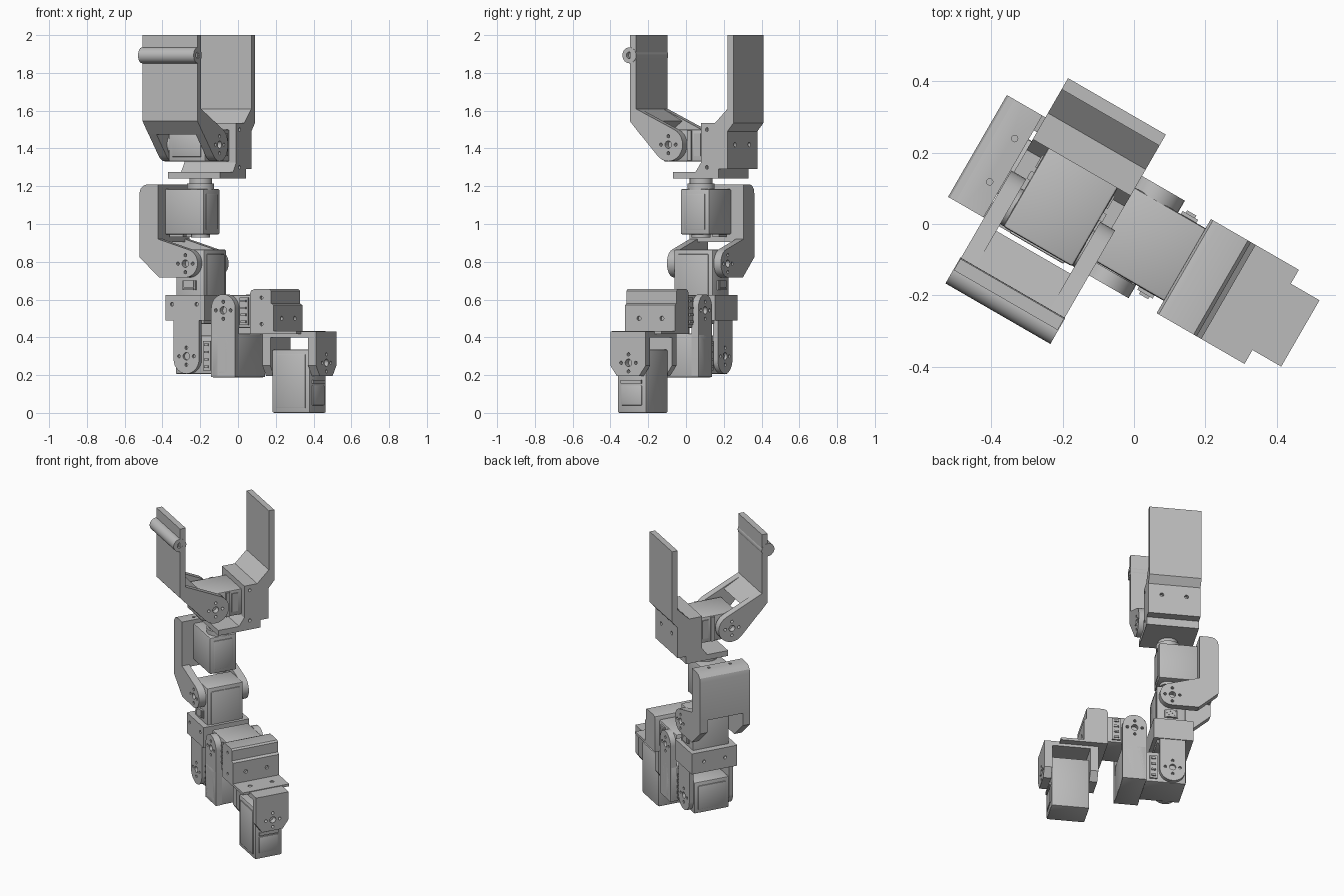
import bpy, bmesh, math
from mathutils import Matrix

if "Cube" in bpy.data.objects:
    bpy.data.objects.remove(bpy.data.objects["Cube"])

grey = bpy.data.materials.new("light_grey")
grey.use_nodes = True
grey.diffuse_color = (0.5, 0.5, 0.5, 1)
grey.node_tree.nodes["Principled BSDF"].inputs["Base Color"].default_value = (0.5, 0.5, 0.5, 1)

U, V, Z = 0, 1, 2            # arm axes: along, across, up
TURN = Matrix.Rotation(math.radians(-30), 4, 'Z')
MID = -0.03                  # centre plane of the arm
parts = []


def place(axis, w, p):
    c = list(p)
    c.insert(axis, w)
    return c


def circle(a, b, r, n=28):
    return [(a + r * math.cos(2 * math.pi * i / n), b + r * math.sin(2 * math.pi * i / n)) for i in range(n)]


def finish(bm, name, bevel=0):
    bmesh.ops.recalc_face_normals(bm, faces=bm.faces)
    if bevel:
        bmesh.ops.bevel(bm, geom=list(bm.edges), offset=bevel, segments=2, profile=0.5, affect='EDGES')
    bm.transform(TURN)
    me = bpy.data.meshes.new(name)
    bm.to_mesh(me)
    bm.free()
    me.materials.append(grey)
    ob = bpy.data.objects.new(name, me)
    bpy.context.collection.objects.link(ob)
    parts.append(ob)
    return ob


def add_prism(bm, axis, lo, hi, pts):
    ends = [[bm.verts.new(place(axis, w, p)) for p in pts] for w in (lo, hi)]
    for e in ends:
        bm.faces.new(e)
    n = len(pts)
    for i in range(n):
        j = (i + 1) % n
        bm.faces.new((ends[0][i], ends[0][j], ends[1][j], ends[1][i]))


def prism(name, axis, lo, hi, pts, bevel=0):
    bm = bmesh.new()
    add_prism(bm, axis, lo, hi, pts)
    return finish(bm, name, bevel)


def box(name, u, v, z, bevel=0):
    return prism(name, Z, z[0], z[1], [(u[0], v[0]), (u[1], v[0]), (u[1], v[1]), (u[0], v[1])], bevel)


def hull(name, axis, lo, hi, pts):
    bm = bmesh.new()
    for w in (lo, hi):
        for p in pts:
            bm.verts.new(place(axis, w, p))
    res = bmesh.ops.convex_hull(bm, input=list(bm.verts))
    bmesh.ops.delete(bm, geom=list({g for g in res["geom_interior"] if g.is_valid}), context='VERTS')
    bmesh.ops.dissolve_limit(bm, angle_limit=0.01, verts=bm.verts, edges=bm.edges)
    return finish(bm, name)


def drill(ob, axis, lo, hi, holes):
    bm = bmesh.new()
    for a, b, r in holes:
        add_prism(bm, axis, lo, hi, circle(a, b, r, 14))
    cutter = finish(bm, "drill")
    parts.remove(cutter)
    mod = ob.modifiers.new("holes", 'BOOLEAN')
    mod.operation, mod.solver, mod.object = 'DIFFERENCE', 'EXACT', cutter
    bpy.context.view_layer.objects.active = ob
    bpy.ops.object.modifier_apply(modifier=mod.name)
    bpy.data.objects.remove(cutter)


def horn_holes(a, b):
    return [(a, b, 0.02)] + [(p[0], p[1], 0.009) for p in circle(a, b, 0.045, 4)]


def fork(name, axis, centre, inner, outer, pivot, pts):
    """Pair of drilled arms either side of a joint, with servo horns inside them."""
    for s, side in ((-1, "right"), (1, "left")):
        w = sorted((centre + s * inner, centre + s * outer))
        arm = hull(f"{name}_arm_{side}", axis, w[0], w[1], pts)
        drill(arm, axis, w[0] - 0.01, w[1] + 0.01, horn_holes(*pivot))
        w = sorted((centre + s * (inner - 0.02), centre + s * (inner + 0.012)))
        prism(f"{name}_horn_{side}", axis, w[0], w[1], circle(*pivot, 0.058))


def servo(name, u, v, z, axis, side):
    """Motor case with a raised end cover on the chosen face."""
    r = [u, v, z]
    box(name, u, v, z, 0.008)
    w = r[axis][0 if side < 0 else 1]
    a, b = [r[i] for i in range(3) if i != axis]
    m = 0.025
    ends = [(w - 0.006, w + 0.004)] + [(p[0] + m, p[1] - m) for p in (a, b)]
    r2 = [ends[1], ends[2]]
    r2.insert(axis, ends[0])
    box(name + "_cover", *r2, 0.004)


def connector(name, u, v, z):
    """Socket with a row of pins."""
    box(name, u, v, z)
    for i in range(4):
        c = z[0] + (i + 0.5) * (z[1] - z[0]) / 4
        box(f"{name}_pin_{i}", (u[0] + 0.01, u[1] - 0.01), (v[0] - 0.008, v[1] + 0.008), (c - 0.006, c + 0.006))


# base servo and the bracket over it
servo("base_servo", (0.28, 0.51), (-0.125, 0.052), (0, 0.335), V, -1)
box("base_servo_end_panel", (0.50, 0.516), (-0.1, 0.025), (0.04, 0.145), 0.004)
box("base_servo_socket", (0.50, 0.52), (-0.1, 0.025), (0.155, 0.175))
bp = (MID, 0.265)
fork("base", U, 0.394, 0.116, 0.164, bp,
     [(-0.14, 0.43), (0.075, 0.43), (0.075, 0.25), (0.035, 0.195), (-0.1, 0.195), (-0.14, 0.25)])
box("base_bracket_top", (0.23, 0.558), (-0.14, 0.075), (0.4, 0.43))
plate = box("base_mount_plate", (0.18, 0.465), (-0.185, 0.12), (0.418, 0.434))
drill(plate, Z, 0.424, 0.45, [(0.393, 0.042, 0.013), (0.393, -0.103, 0.013)])

# shoulder: box bracket with a sideways servo
shell = prism("shoulder_box", V, -0.185, 0.12,
              [(0.18, 0.43), (0.325, 0.43), (0.325, 0.57), (0.31, 0.58), (0.31, 0.645), (0.3, 0.655),
               (0.205, 0.655), (0.187, 0.648), (0.18, 0.63)])
drill(shell, U, 0.31, 0.35, [(-0.1, 0.5, 0.012), (0.04, 0.5, 0.012)])
drill(shell, V, -0.2, -0.17, [(0.25, 0.47, 0.009), (0.25, 0.61, 0.009)])
servo("shoulder_servo", (-0.055, 0.2), (-0.145, 0.09), (0.45, 0.625), U, -1)
connector("shoulder_socket", (0.1, 0.15), (-0.155, 0.1), (0.465, 0.61))

# upright link between the two lower joints
fork("link", V, MID, 0.117, 0.158, (0.018, 0.543),
     circle(0.018, 0.555, 0.073) + [(-0.055, 0.19), (0.091, 0.19)])
base = box("link_base", (-0.055, 0.09), (-0.188, 0.128), (0.188, 0.42), 0.008)
drill(base, V, -0.2, -0.17, [(0.02, 0.23, 0.01), (0.02, 0.38, 0.01)])
drill(base, V, 0.11, 0.14, [(0.02, 0.23, 0.01), (0.02, 0.38, 0.01)])

# elbow servo and the collar that swings on it
servo("elbow_servo", (-0.3, -0.04), (-0.145, 0.085), (0.205, 0.41), U, -1)
connector("elbow_socket", (-0.125, -0.08), (-0.155, 0.095), (0.225, 0.38))
fork("elbow", V, MID, 0.117, 0.145, (-0.215, 0.3),
     circle(-0.215, 0.285, 0.078) + [(-0.293, 0.52), (-0.137, 0.52)])
collar = box("elbow_collar", (-0.34, -0.1), (-0.18, 0.12), (0.49, 0.625))
drill(collar, V, -0.2, -0.165, [(-0.3, 0.575, 0.01), (-0.15, 0.575, 0.01)])
drill(collar, U, -0.35, -0.32, [(-0.1, 0.56, 0.01), (0.04, 0.56, 0.01)])

# forearm servo and the wrist bracket
servo("forearm_servo", (-0.297, -0.123), (-0.145, 0.092), (0.47, 0.865), U, 1)
connector("forearm_socket", (-0.25, -0.17), (-0.153, 0.1), (0.65, 0.70))
fork("wrist", V, MID, 0.117, 0.165, (-0.21, 0.79),
     circle(-0.21, 0.792, 0.075) + [(-0.49, 0.92), (-0.375, 0.92), (-0.49, 0.824), (-0.37, 0.718)])
wall = prism("wrist_wall", V, -0.195, 0.135,
             [(-0.375, 0.905), (-0.375, 1.21), (-0.44, 1.21), (-0.465, 1.204), (-0.484, 1.185),
              (-0.49, 1.16), (-0.49, 0.905)])
drill(wall, Z, 1.19, 1.22, [(-0.41, -0.1, 0.009), (-0.41, 0.04, 0.009)])

# wrist roll servo
servo("roll_servo", (-0.383, -0.143), (-0.118, 0.058), (0.945, 1.185), U, 1)
prism("roll_horn", Z, 1.18, 1.215, circle(-0.211, MID, 0.072))
prism("roll_neck", Z, 1.21, 1.25, circle(-0.211, MID, 0.06))
prism("roll_lower_bearing", Z, 0.928, 0.95, circle(-0.211, MID, 0.05))
for s in (-1, 1):
    box("roll_lower_socket", (-0.36, -0.28), (MID + s * 0.05 - 0.02, MID + s * 0.05 + 0.02), (0.93, 0.95))

# fixed jaw with its base block
jaw = prism("fixed_jaw", U, -0.365, -0.048,
            [(-0.108, 1.24), (0.17, 1.24), (0.17, 1.345), (0.225, 1.345), (0.225, 1.49), (0.262, 1.534),
             (0.262, 2), (0.226, 2), (0.226, 1.61), (0.149, 1.534), (0.064, 1.534), (0.064, 1.325),
             (0.03, 1.275), (-0.108, 1.275)])
drill(jaw, V, 0.2, 0.24, [(-0.28, 1.42, 0.012), (-0.13, 1.42, 0.012)])
drill(jaw, U, -0.07, -0.03, [(0.1, 1.5, 0.01), (0.1, 1.3, 0.01)])
box("fixed_jaw_heel", (-0.365, -0.048), (0.15, 0.225), (1.29, 1.35))

# gripper servo and moving jaw
servo("gripper_servo", (-0.315, -0.09), (-0.19, 0.07), (1.33, 1.5), V, -1)
connector("gripper_socket", (-0.32, -0.085), (0.0, 0.04), (1.36, 1.48))
box("gripper_servo_rim", (-0.325, -0.08), (-0.04, -0.015), (1.335, 1.495))
fork("moving_jaw", U, -0.205, 0.12, 0.168, (-0.13, 1.42),
     circle(-0.13, 1.42, 0.088) + [(-0.365, 1.545), (-0.328, 1.61)])
prism("moving_jaw_plate", U, -0.373, -0.037,
      [(-0.365, 2), (-0.328, 2), (-0.328, 1.61), (-0.21, 1.545), (-0.302, 1.475), (-0.365, 1.545)])
bar = prism("moving_jaw_bar", U, -0.375, -0.035, circle(-0.367, 1.893, 0.042))
drill(bar, U, -0.06, -0.02, [(-0.367, 1.893, 0.018)])

bpy.ops.object.select_all(action='DESELECT')
for ob in parts:
    ob.select_set(True)
bpy.context.view_layer.objects.active = parts[0]
bpy.ops.object.shade_smooth_by_angle(angle=math.radians(30))
